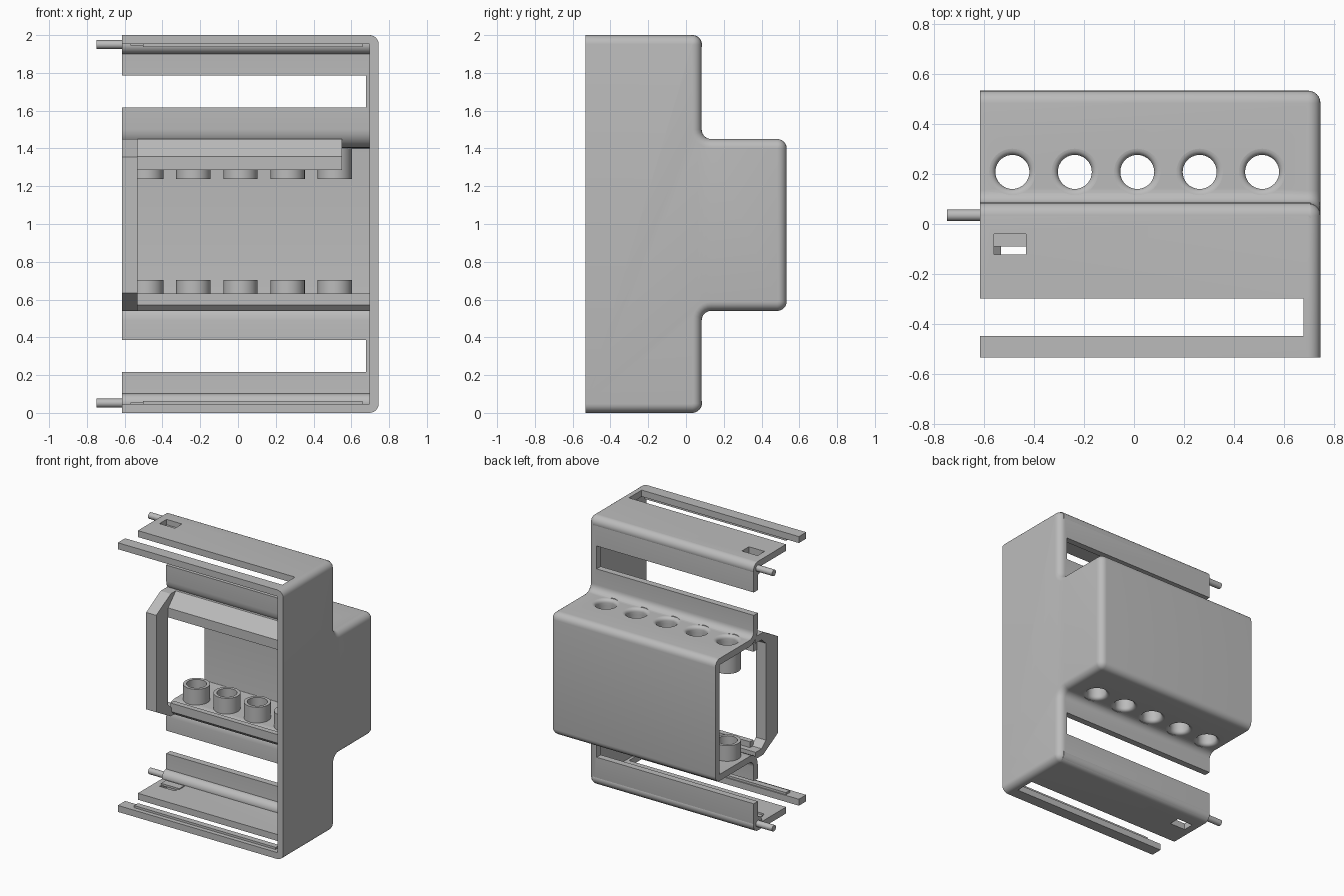
import bpy, bmesh, math
from mathutils import Vector

if "Cube" in bpy.data.objects:
    bpy.data.objects.remove(bpy.data.objects["Cube"])

GREY = bpy.data.materials.new("light_grey_plastic")
GREY.diffuse_color = (0.5, 0.5, 0.5, 1)
GREY.use_nodes = True
GREY.node_tree.nodes["Principled BSDF"].inputs["Base Color"].default_value = GREY.diffuse_color

XL, XR = -0.615, 0.745      # open left end, closed right end
WALL, R = 0.048, 0.05       # wall thickness, corner radius


def finish(name, bm, smooth=True):
    bmesh.ops.recalc_face_normals(bm, faces=bm.faces)
    me = bpy.data.meshes.new(name)
    bm.to_mesh(me)
    bm.free()
    ob = bpy.data.objects.new(name, me)
    bpy.context.collection.objects.link(ob)
    me.materials.append(GREY)
    if smooth:
        shade(ob)
    return ob


def shade(ob):
    bpy.ops.object.select_all(action='DESELECT')
    ob.select_set(True)
    bpy.context.view_layer.objects.active = ob
    bpy.ops.object.shade_smooth_by_angle(angle=math.radians(35))


def loft(name, rings, closed=False, smooth=True):
    """Skin rings of 3D points; cap the ends, or join last to first."""
    bm = bmesh.new()
    vs = [[bm.verts.new(p) for p in ring] for ring in rings]
    n = len(rings[0])
    pairs = list(zip(vs, vs[1:])) + ([(vs[-1], vs[0])] if closed else [])
    for a, b in pairs:
        for i in range(n):
            j = (i + 1) % n
            bm.faces.new((a[i], a[j], b[j], b[i]))
    if not closed:
        bm.faces.new(vs[0])
        bm.faces.new(vs[-1])
    return finish(name, bm, smooth)


def extrude_x(name, pts, x0, x1, smooth=False):
    return loft(name, [[(x, y, z) for y, z in pts] for x in (x0, x1)], smooth=smooth)


def box(name, x0, x1, y0, y1, z0, z1):
    return extrude_x(name, [(y0, z0), (y1, z0), (y1, z1), (y0, z1)], x0, x1)


def rod(name, x0, x1, y, z, r, n=32):
    a = [2 * math.pi * i / n for i in range(n)]
    return extrude_x(name, [(y + r * math.cos(t), z + r * math.sin(t)) for t in a],
                     x0, x1, True)


def lathe_z(name, cx, cy, prof, closed, n=40):
    """Rings of (radius, z) round a vertical axis."""
    return loft(name, [[(cx + r * math.cos(2 * math.pi * i / n),
                         cy + r * math.sin(2 * math.pi * i / n), z) for i in range(n)]
                       for r, z in prof], closed)


def section(d, front=-0.533, seg=6):
    """Stepped side outline, inset by d, with rounded corners."""
    a, b = 0.083 - d, 0.533 - d
    c = [(front, d), (a, d), (a, .54 + d), (b, .54 + d),
         (b, 1.45 - d), (a, 1.45 - d), (a, 2 - d), (front, 2 - d)]
    c = [Vector(p) for p in c]
    out = [c[0]]
    for i in range(1, 7):
        u = (c[i - 1] - c[i]).normalized()
        w = (c[i + 1] - c[i]).normalized()
        r = R + d if i in (2, 5) else max(R - d, .003)
        for k in range(seg + 1):
            t = math.pi / 2 * k / seg
            out.append(c[i] + r * (u + w) - r * (w * math.cos(t) + u * math.sin(t)))
    return out + [c[7]]


# Housing shell: stepped solid with a rounded right end
rings = [[(XL, y, z) for y, z in section(0)]]
for k in range(7):
    t = math.pi / 2 * k / 6
    d = R * (1 - math.cos(t)) * .96
    rings.append([(XR - R + R * math.sin(t), y, z) for y, z in section(d)])
shell = loft("housing_shell", rings, smooth=False)

# Cutters: cavity, rail slots, latch holes, terminal holes
cutters = [extrude_x("cavity_cutter", section(WALL, -0.7), -0.9, XR - WALL)]
for z0, z1 in ((.217, .387), (1.617, 1.787)):
    cutters.append(box("back_slot_cutter", -0.9, .677, 0, .2, z0, z1))
for z0, z1 in ((-.1, .09), (1.91, 2.1)):
    cutters.append(box("edge_slot_cutter", -0.9, .677, -.447, -.297, z0, z1))
    cutters.append(box("latch_hole_cutter", -.56, -.432, -.122, -.04, z0, z1))

HOLES = [-.486 + .2495 * i for i in range(5)]
HY, HR, HO = .208, .068, .091
for x in HOLES:
    for top in (True, False):
        prof = [(HR, 1.3), (HR, 1.425)]
        prof += [(HR + .025 * (1 - math.cos(t)), 1.425 + .025 * math.sin(t))
                 for t in (math.pi / 2 * k / 5 for k in range(1, 6))]
        prof.append((HR + .025, 1.6))
        if not top:
            prof = [(r, 1.99 - z) for r, z in prof]
        cutters.append(lathe_z("terminal_hole_cutter", x, HY, prof, False))

for c in cutters:
    c.hide_render = True
    m = shell.modifiers.new("cut", 'BOOLEAN')
    m.operation = 'DIFFERENCE'
    m.solver = 'EXACT'
    m.object = c
dg = bpy.context.evaluated_depsgraph_get()
cut_mesh = bpy.data.meshes.new_from_object(shell.evaluated_get(dg))
shell.modifiers.clear()
shell.data = cut_mesh
for c in cutters:
    bpy.data.objects.remove(c)
shade(shell)

# Terminal sleeves inside the body
for x in HOLES:
    for name, z0, z1 in (("upper_sleeve", 1.237, 1.41), ("lower_sleeve", .58, .704)):
        lathe_z(name, x, HY, [(HR, z0), (HO, z0), (HO, z1), (HR, z1)], True)

# Hinge rods in the back corners with protruding pins
for z in (.052, 1.95):
    rod("corner_rod", XL, XR - .04, .035, z, .05)
    rod("hinge_pin", -.748, XL + .02, .035, z, .023)

# Ridges under the front bars and tabs behind the latch holes
for s in (0, 1):
    z0, z1 = ((.04, .064), (1.936, 1.96))[s]
    box("bar_ridge", -.503, .66, -.50, -.455, z0, z1)
    z0, z1 = ((.04, .055), (1.945, 1.96))[s]
    box("latch_tab", -.57, -.42, -.09, -.03, z0, z1)

# Front bracket at the open end
extrude_x("front_bracket",
          [(.06, 1.45), (-.03, 1.45), (-.2, 1.355), (-.2, .635), (-.03, .54), (.06, .54),
           (.06, .59), (-.01, .59), (-.06, .635), (-.06, 1.355), (-.01, 1.40), (.06, 1.40)],
          XL, -.532)

# Slanted upper flap and low front lip of the body opening
extrude_x("upper_flap",
          [(.06, 1.45), (.03, 1.45), (-.06, 1.357), (-.06, 1.287),
           (-.02, 1.287), (-.02, 1.345), (.06, 1.41)], -.54, .55)
extrude_x("lower_lip",
          [(.06, .54), (.01, .54), (-.02, .57), (-.02, .633), (.02, .633),
           (.02, .59), (.06, .59)], -.54, XR - .04)
